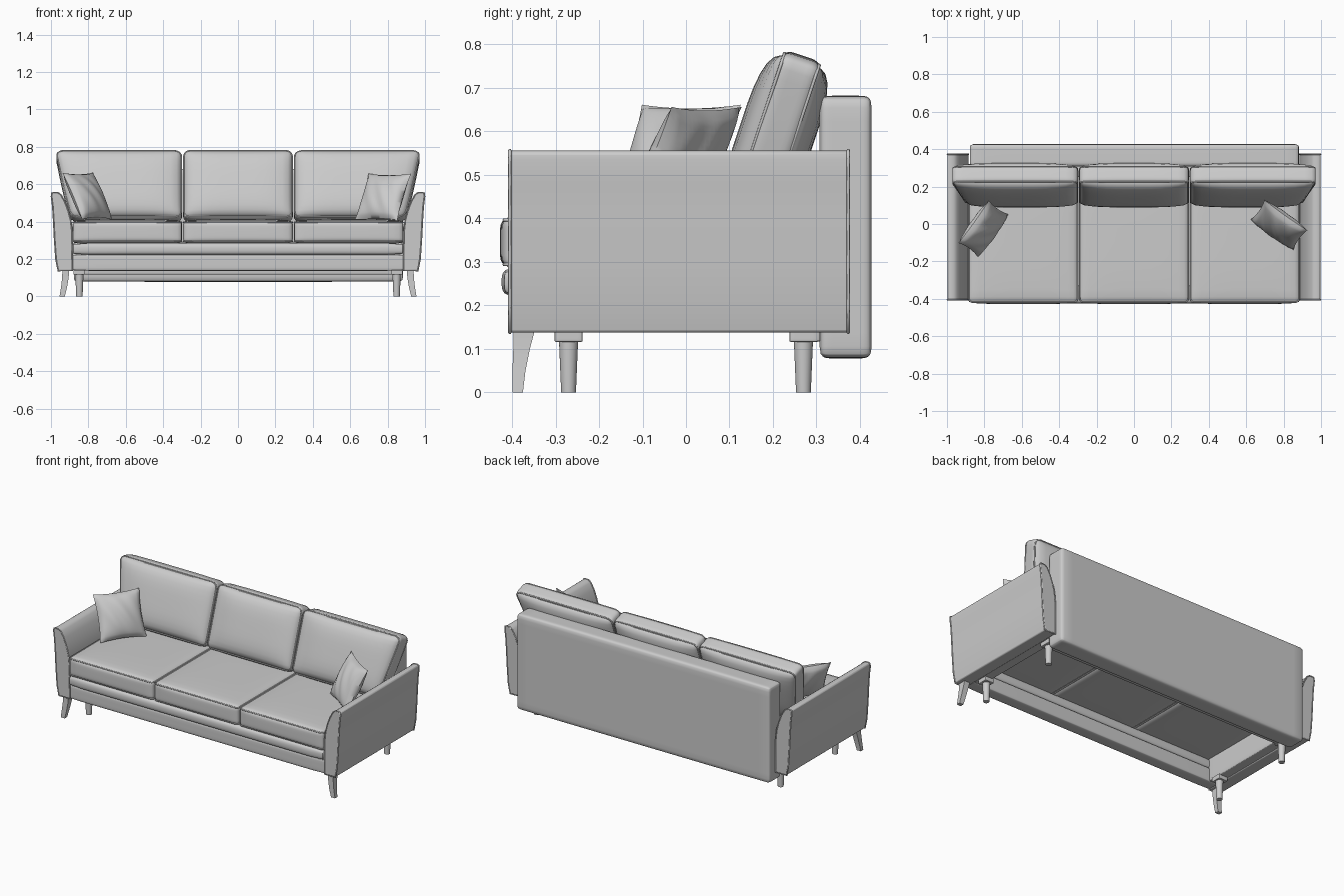
import bpy, bmesh
from math import sin, cos, pi, radians
from mathutils import Vector, Matrix

if "Cube" in bpy.data.objects:
    bpy.data.objects.remove(bpy.data.objects["Cube"])


def finish(name, bm, angle=40):
    bmesh.ops.recalc_face_normals(bm, faces=bm.faces)
    me = bpy.data.meshes.new(name)
    bm.to_mesh(me)
    bm.free()
    ob = bpy.data.objects.new(name, me)
    bpy.context.collection.objects.link(ob)
    bpy.ops.object.select_all(action='DESELECT')
    ob.select_set(True)
    bpy.context.view_layer.objects.active = ob
    bpy.ops.object.shade_smooth_by_angle(angle=radians(angle))
    return ob


def padded(name, half, r, bulge=(0, 0, 0), place=lambda v: v, cuts=14):
    """Rounded box with bulging sides, moved into place by a function."""
    bm = bmesh.new()
    bmesh.ops.create_cube(bm, size=2)
    bmesh.ops.subdivide_edges(bm, edges=bm.edges[:], cuts=cuts, use_grid_fill=True)
    for v in bm.verts:
        p = [sin(c * pi / 2) for c in v.co]
        full = Vector([c * h for c, h in zip(p, half)])
        core = Vector([max(r - h, min(h - r, c)) for c, h in zip(full, half)])
        d = full - core
        q = core + d.normalized() * r if d.length > 1e-6 and max(map(abs, p)) > 0.999 else full
        for i in range(3):
            j, k = (i + 1) % 3, (i + 2) % 3
            q[i] += p[i] * bulge[i] * (1 - p[j] ** 4) * (1 - p[k] ** 4)
        v.co = place(q)
    return finish(name, bm)


def box(name, x, y, z, r=0.006):
    mid = Vector([(a + b) / 2 for a, b in (x, y, z)])
    half = [(b - a) / 2 for a, b in (x, y, z)]
    return padded(name, half, r, place=lambda v: v + mid, cuts=6)


def piping(name, pts, radius=0.004):
    cu = bpy.data.curves.new(name, 'CURVE')
    cu.dimensions = '3D'
    cu.bevel_depth = radius
    cu.bevel_resolution = 1
    sp = cu.splines.new('POLY')
    sp.points.add(len(pts) - 1)
    for p, c in zip(sp.points, pts):
        p.co = (*c, 1)
    sp.use_cyclic_u = True
    ob = bpy.data.objects.new(name, cu)
    bpy.context.collection.objects.link(ob)


def round_rect(a, b, r, n=5):
    pts = []
    for q, (sx, sy) in enumerate(((1, 1), (-1, 1), (-1, -1), (1, -1))):
        for i in range(n + 1):
            t = (q + i / n) * pi / 2
            pts.append((sx * (a - r) + r * cos(t), sy * (b - r) + r * sin(t)))
    return pts


# Seat cushions with piped edges
for n, cx in (("left", -0.592), ("middle", 0), ("right", 0.592)):
    def place(v, cx=cx):
        return v + Vector((cx, -0.06, 0.345))
    padded("seat_cushion_" + n, (0.293, 0.36, 0.06), 0.022, (0, 0.008, 0.008), place)
    for tag, z in (("top", 0.051), ("bottom", -0.051)):
        piping(f"seat_piping_{n}_{tag}",
               [place(Vector((x, y, z))) for x, y in round_rect(0.291, 0.358, 0.02)])

# Leaning back cushions; the outer ones widen over the arms
tilt = Matrix.Rotation(radians(-18.5), 3, 'X')
for n, s in (("left", -1), ("middle", 0), ("right", 1)):
    def place(v, s=s):
        t = (v.z + 0.19) / 0.38
        x = v.x + s * 0.592
        if s:
            x += s * max(0, (s * x - 0.3) / 0.58) * 0.092 * max(t, 0) ** 0.7
        w = tilt @ Vector((0, v.y, v.z))
        return Vector((x, w.y + 0.207, w.z + 0.588))
    padded("back_cushion_" + n, (0.293, 0.055, 0.19), 0.03, (0, 0.032, 0.006), place)
    for tag, y in (("front", -0.042), ("rear", 0.042)):
        piping(f"back_piping_{n}_{tag}",
               [place(Vector((x, y, z))) for x, z in round_rect(0.29, 0.187, 0.035)])

# Flared arms, front legs and round support legs, mirrored
arm = [(.962, .137), (.974, .2), (.981, .3), (.986, .4), (.991, .48), (.998, .535),
       (.996, .552), (.985, .556), (.962, .555), (.946, .543), (.925, .505), (.906, .455),
       (.893, .405), (.886, .34), (.885, .137)]
leg = [(.137, .921, -.373, .018, .024), (.1, .923, -.378, .0175, .019),
       (.05, .93, -.384, .016, .015), (0, .94, -.387, .014, .012)]
for n, s in (("left", -1), ("right", 1)):
    bm = bmesh.new()
    f = bm.faces.new([bm.verts.new((s * x, -0.408, z)) for x, z in arm])
    ext = bmesh.ops.extrude_face_region(bm, geom=[f])
    for v in ext["geom"]:
        if isinstance(v, bmesh.types.BMVert):
            v.co.y = 0.376
    ob = finish("arm_" + n, bm)
    bev = ob.modifiers.new("soft_edges", 'BEVEL')
    bev.width, bev.segments, bev.limit_method = 0.006, 2, 'ANGLE'
    bev.angle_limit = radians(60)
    for tag, y in (("front", -0.405), ("rear", 0.373)):
        piping(f"arm_piping_{n}_{tag}", [(s * x, y, z) for x, z in arm])

    bm = bmesh.new()
    rings = [[bm.verts.new((s * (x + a * hx), y + b * hy, z))
              for a, b in ((-1, -1), (1, -1), (1, 1), (-1, 1))] for z, x, y, hx, hy in leg]
    for lo, hi in zip(rings, rings[1:]):
        for i in range(4):
            bm.faces.new((lo[i], lo[(i + 1) % 4], hi[(i + 1) % 4], hi[i]))
    bm.faces.new(rings[0])
    bm.faces.new(rings[-1])
    finish("front_leg_" + n, bm)

    for tag, y in (("front", -0.27), ("rear", 0.27)):
        bm = bmesh.new()
        bmesh.ops.create_cone(bm, cap_ends=True, segments=24, radius1=0.017, radius2=0.022,
                              depth=0.12, matrix=Matrix.Translation((s * 0.848, y, 0.06)))
        finish(f"support_leg_{n}_{tag}", bm)
        box(f"leg_bracket_{n}_{tag}", (s * 0.85 - 0.03, s * 0.85 + 0.03),
            (y - 0.032, y + 0.032), (0.116, 0.145), 0.003)
    # Side rail under the seat
    box("side_rail_" + n, (s * 0.857 - 0.03, s * 0.857 + 0.03), (-0.34, 0.31), (0.14, 0.287))

# Front rail, padded front roll and rear rail
box("front_rail", (-0.887, 0.887), (-0.408, -0.33), (0.137, 0.225), 0.01)
box("front_roll", (-0.887, 0.887), (-0.424, -0.33), (0.222, 0.285), 0.022)
box("rear_rail", (-0.88, 0.88), (0.25, 0.31), (0.116, 0.287))

# Tall back panel
padded("back_panel", (0.88, 0.06, 0.3), 0.018, (0, 0, 0.002),
       lambda v: v + Vector((0.002, 0.367, 0.38)))


# Scatter pillows, leaning back
def pillow(name, centre, along, back, half=0.14, thick=0.052):
    X = Vector((*along, 0)).normalized()
    Y = Vector((*back, 0)).normalized() * 0.46 + Vector((0, 0, 0.888))
    Y.normalize()
    Z = X.cross(Y)
    bm = bmesh.new()
    for side in (1, -1):
        grid = bmesh.ops.create_grid(bm, x_segments=20, y_segments=20, size=1)["verts"]
        for v in grid:
            u, w = v.co.x, v.co.y
            h = thick * max(0, (1 - u ** 2) * (1 - w ** 2)) ** 0.5
            h += 0.004 * (1 - w * w) * (1 - u * u) * sin(9 * u + 5 * w)
            a = u * half * (1 - 0.07 * (1 - w * w))
            b = w * half * (1 - 0.07 * (1 - u * u))
            v.co = Vector(centre) + X * a + Y * b + Z * side * h
    bmesh.ops.remove_doubles(bm, verts=bm.verts, dist=0.0003)
    finish(name, bm, 60)


pillow("pillow_left", (-0.805, -0.025, 0.537), (0.58, 0.81), (-0.81, 0.58))
pillow("pillow_right", (0.775, -0.005, 0.532), (0.82, -0.58), (0.58, 0.82))
